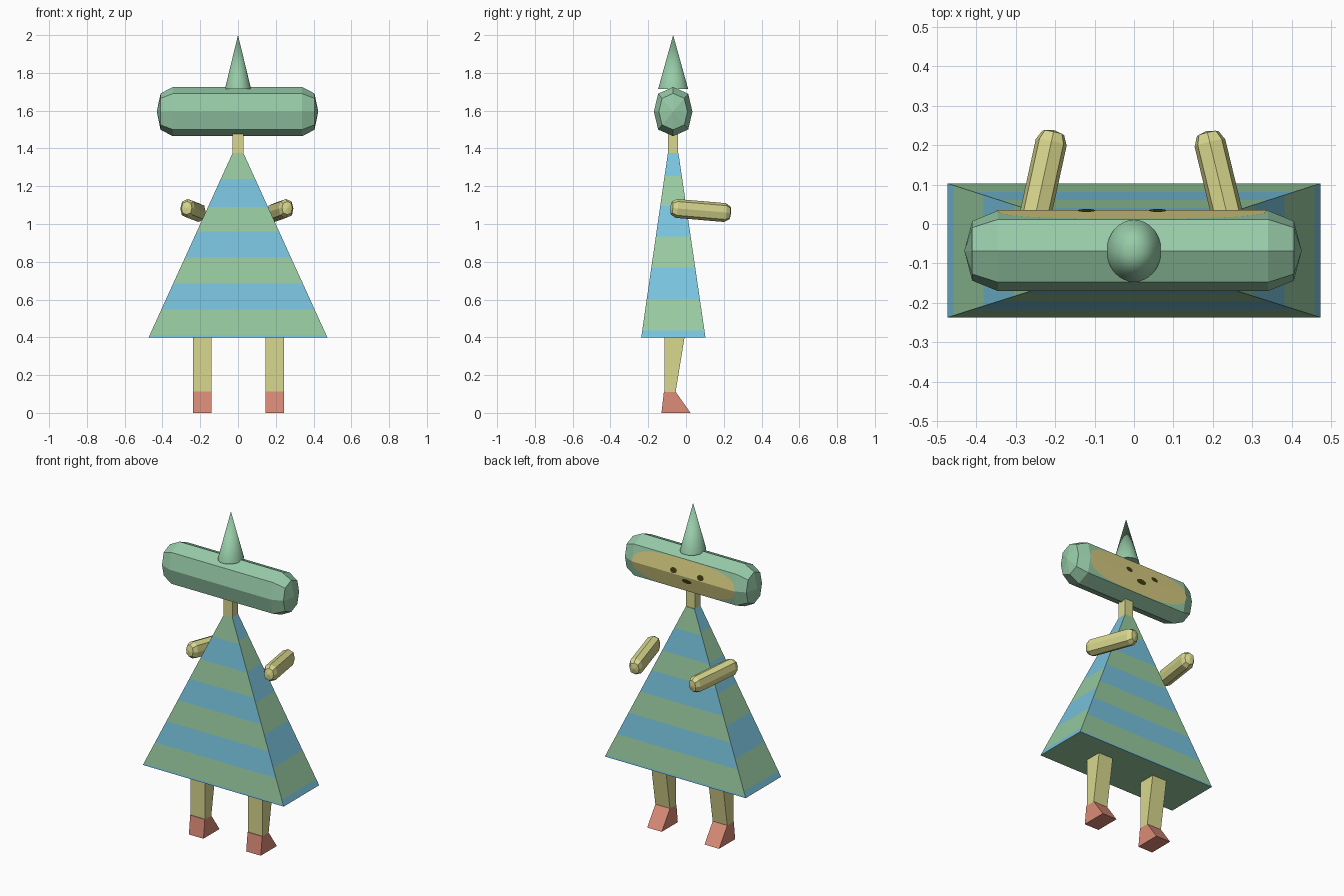
import bpy, bmesh, math
from mathutils import Vector, Matrix

if "Cube" in bpy.data.objects:
    bpy.data.objects.remove(bpy.data.objects["Cube"])


def lin(c):
    c /= 255
    return c / 12.92 if c <= 0.04045 else ((c + 0.055) / 1.055) ** 2.4


def mat(name, *rgb):
    m = bpy.data.materials.new(name)
    m.diffuse_color = [lin(c) for c in rgb] + [1]
    m.use_nodes = True
    m.node_tree.nodes["Principled BSDF"].inputs["Base Color"].default_value = m.diffuse_color
    return m


GREEN = mat("hood green", 151, 203, 168)
LEAF = mat("dress green", 152, 203, 160)
BLUE = mat("dress blue", 120, 195, 222)
SKIN = mat("skin yellow", 216, 215, 142)
FACE = mat("face yellow", 213, 202, 128)
SHOE = mat("shoe red", 220, 140, 120)
DARK = mat("eye dark", 62, 60, 18)


def finish(name, bm, mats):
    me = bpy.data.meshes.new(name)
    bm.to_mesh(me)
    bm.free()
    for m in mats:
        me.materials.append(m)
    ob = bpy.data.objects.new(name, me)
    bpy.context.collection.objects.link(ob)
    return ob


def corners(x0, x1, y0, y1, z):
    return [Vector(p) for p in ((x0, y0, z), (x1, y0, z), (x1, y1, z), (x0, y1, z))]


def tapered_box(name, low, high, mats, bands=None):
    """Four-sided frustum; bands = (levels of front/back, levels of sides)."""
    lo, hi = corners(*low), corners(*high)
    z0, z1 = low[4], high[4]
    bm = bmesh.new()

    def quad(pts, mi):
        bm.faces.new([bm.verts.new(p) for p in pts]).material_index = mi

    for i in range(4):
        j = (i + 1) % 4
        levels = bands[i % 2] if bands else (z0, z1)
        for k in range(len(levels) - 1):
            s, t = [(z - z0) / (z1 - z0) for z in levels[k:k + 2]]
            quad([lo[i].lerp(hi[i], s), lo[j].lerp(hi[j], s),
                  lo[j].lerp(hi[j], t), lo[i].lerp(hi[i], t)], k % 2)
    quad(lo[::-1], len(mats) - 1)
    quad(hi, 0)
    bmesh.ops.remove_doubles(bm, verts=bm.verts, dist=1e-5)
    return finish(name, bm, mats)


def rounded_bar(name, a, b, ry, rz, shoulder, neck, inner, m):
    """Faceted eight-sided bar from a to b with stepped, pointed ends."""
    a, b = Vector(a), Vector(b)
    h = (b - a).length / 2
    section = [(1, 0), (.78, .73), (0, 1), (-.78, .73),
               (-1, 0), (-.78, -.73), (0, -1), (.78, -.73)]
    bm = bmesh.new()
    rings = [[bm.verts.new((x, u * ry * s, v * rz * s)) for u, v in section]
             for x, s in ((-h + neck + shoulder, 1), (-h + neck, inner),
                          (h - neck, inner), (h - neck - shoulder, 1))]
    order = [rings[1], rings[0], rings[3], rings[2]]
    for r, q in zip(order, order[1:]):
        for i in range(8):
            j = (i + 1) % 8
            bm.faces.new((r[i], r[j], q[j], q[i]))
    for ring, x in ((rings[1], -h), (rings[2], h)):
        tip = bm.verts.new((x, 0, 0))
        for i in range(8):
            bm.faces.new((ring[i], ring[(i + 1) % 8], tip))
    bmesh.ops.recalc_face_normals(bm, faces=bm.faces)
    q = (b - a).to_track_quat('X', 'Z').to_matrix().to_4x4()
    bm.transform(Matrix.Translation((a + b) / 2) @ q)
    return finish(name, bm, [m])


HY, HZ = -0.068, 1.595   # head centre
HRY, HRZ = 0.102, 0.13


def face_plate(name, cx, cz, rx, rz, lift, m, power=2.0):
    """Thin oval patch lying on the two facets of the head's painted side."""
    bm = bmesh.new()
    n = 12
    for sign in (1, -1):
        vs = []
        for i in range(n + 1):
            t = math.pi * i / n
            c, s = math.cos(t), abs(math.sin(t))
            x = cx + rx * math.copysign(abs(c) ** (2 / power), c)
            z = cz + sign * rz * s ** (2 / power)
            y = HRY * (1 - 0.22 * abs(z) / (0.73 * HRZ)) + lift
            vs.append(bm.verts.new((x, HY + y, HZ + z)))
        f = bm.faces.new(vs)
        f.normal_update()
        if f.normal.y < 0:
            f.normal_flip()
    bmesh.ops.remove_doubles(bm, verts=bm.verts, dist=1e-5)
    return finish(name, bm, [m])


# Head, face and features (the painted side looks towards +y)
rounded_bar("head", (-0.43, HY, HZ), (0.425, HY, HZ), HRY, HRZ, 0.065, 0.02, 0.74, GREEN)
face_plate("face", -0.005, 0, 0.345, 0.094, 0.002, FACE, 2.8)
face_plate("eye_right", 0.06, 0.02, 0.022, 0.016, 0.005, DARK)
face_plate("eye_left", -0.12, 0.02, 0.022, 0.016, 0.005, DARK)
face_plate("mouth", -0.027, -0.027, 0.032, 0.014, 0.005, DARK)

# Pointed hat
bm = bmesh.new()
bmesh.ops.create_cone(bm, cap_ends=True, segments=32, radius1=1, radius2=0, depth=1)
bm.transform(Matrix.Translation((0, -0.068, 1.858)) @ Matrix.Diagonal((0.069, 0.079, 0.284, 1)))
hat = finish("hat", bm, [GREEN])
bpy.context.view_layer.objects.active = hat
hat.select_set(True)
bpy.ops.object.shade_smooth_by_angle(angle=math.radians(40))

# Neck
tapered_box("neck", (-0.029, 0.029, -0.096, -0.043, 1.36),
            (-0.029, 0.029, -0.096, -0.043, 1.49), [SKIN])

# Striped dress
front = (0.40, 0.41, 0.547, 0.685, 0.823, 0.961, 1.09, 1.237, 1.375)
side = (0.40, 0.435, 0.60, 0.77, 0.935, 1.094, 1.253, 1.375)
tapered_box("dress", (-0.473, 0.473, -0.237, 0.103, 0.40),
            (-0.029, 0.029, -0.096, -0.04, 1.375), [BLUE, LEAF], (front, side))

# Arms reaching towards +y
rounded_bar("arm_left", (-0.273, -0.083, 1.085), (-0.203, 0.238, 1.058),
            0.04, 0.05, 0.025, 0.007, 0.7, SKIN)
rounded_bar("arm_right", (0.262, -0.083, 1.085), (0.185, 0.236, 1.058),
            0.04, 0.05, 0.025, 0.007, 0.7, SKIN)

# Legs and shoes
for label, x in (("left", -0.19), ("right", 0.195)):
    x0, x1 = x - 0.049, x + 0.049
    tapered_box("leg_" + label, (x0, x1, -0.113, -0.055, 0.11),
                (x0, x1, -0.113, -0.007, 0.405), [SKIN])
    tapered_box("shoe_" + label, (x0, x1, -0.13, 0.024, 0),
                (x0, x1, -0.117, -0.055, 0.112), [SHOE])
